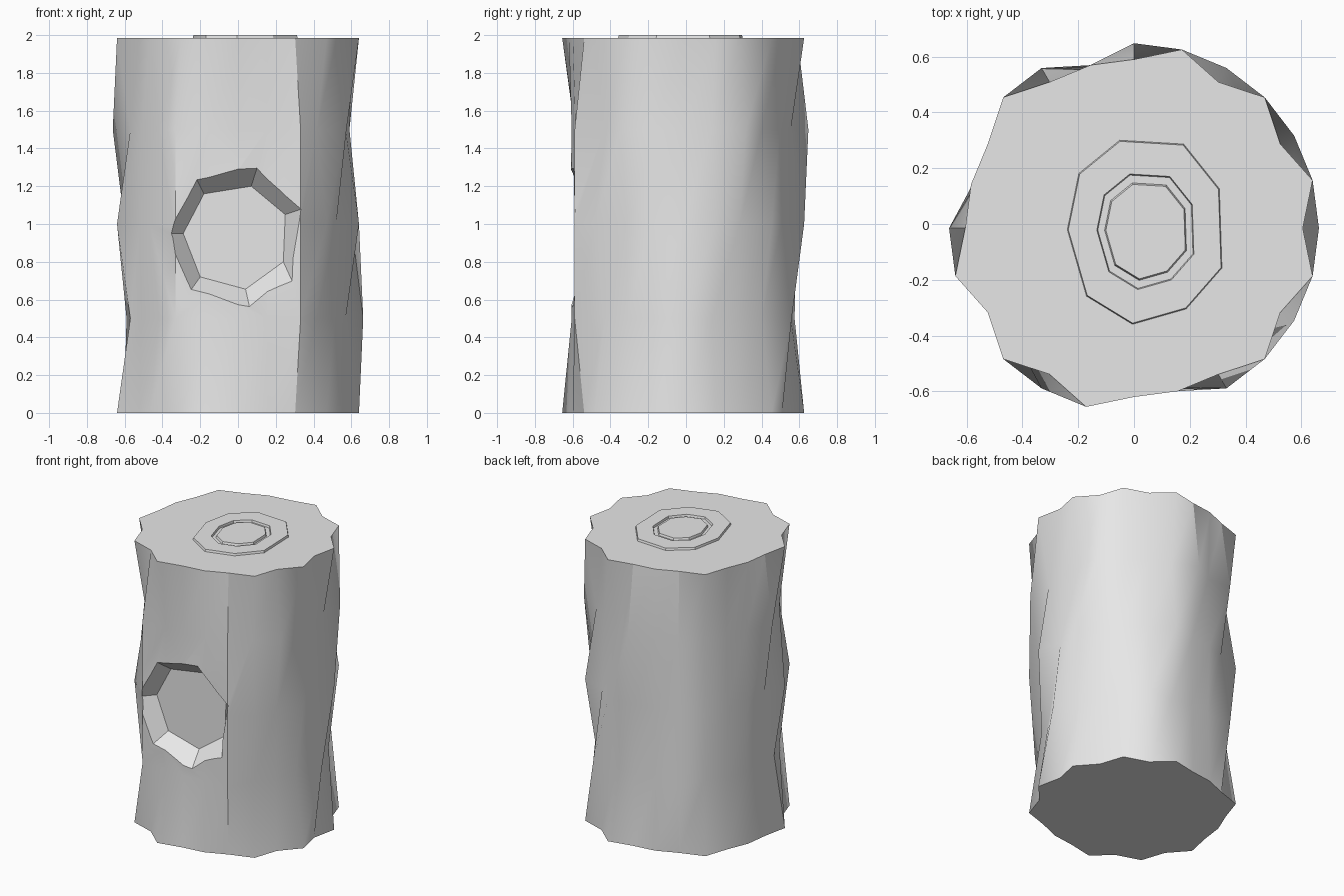
import bpy, bmesh, math
from mathutils import Vector

cube = bpy.data.objects.get("Cube")
if cube:
    bpy.data.objects.remove(cube)

grey = bpy.data.materials.new("plain_grey")
grey.use_nodes = True
grey.diffuse_color = (0.8, 0.8, 0.8, 1)
grey.node_tree.nodes["Principled BSDF"].inputs["Base Color"].default_value = (0.8, 0.8, 0.8, 1)

CY = -0.015
TOP, GROOVE, PEAK = 1.985, 1.94, 2.0


def loop(bm, points, z):
    """Closed ring of vertices and edges at one height."""
    vs = [bm.verts.new((x, y, z)) for x, y in points]
    es = [bm.edges.new((a, b)) for a, b in zip(vs, vs[1:] + vs[:1])]
    return vs, es


def bark_ring(ridges, valley):
    """Ring of 24 points that juts out at the ridge angles."""
    pts = []
    for a in range(0, 360, 15):
        r = 0.663 if a in ridges else valley
        t = math.radians(a)
        pts.append((r * math.cos(t), CY + r * math.sin(t)))
    return pts


def make_object(name, bm):
    bmesh.ops.recalc_face_normals(bm, faces=bm.faces)
    mesh = bpy.data.meshes.new(name)
    bm.to_mesh(mesh)
    bm.free()
    mesh.materials.append(grey)
    obj = bpy.data.objects.new(name, mesh)
    bpy.context.collection.objects.link(obj)
    return obj


# Bark: ridges shift sideways from one level to the next
end_ridges = {15, 45, 75, 135, 195, 225, 255, 315, 345}
mid_ridges = (end_ridges - {255}) | {240, 300}
levels = [
    (0, end_ridges, 0.605),
    (0.5, {0, 60, 120, 240, 300}, 0.59),
    (1.0, mid_ridges, 0.6),
    (1.5, {30, 90, 120, 180, 240, 300, 330}, 0.59),
    (TOP, end_ridges, 0.605),
]
bm = bmesh.new()
rings = [loop(bm, bark_ring(ridges, valley), z) for z, ridges, valley in levels]
bm.faces.new(rings[0][0])
for (low, _), (high, _) in zip(rings, rings[1:]):
    for i in range(len(low)):
        j = (i + 1) % len(low)
        bm.faces.new((low[i], low[j], high[j], high[i]))

# Growth rings: V grooves cut into the top
centre = Vector((0.045, -0.025))
heart = [Vector(p) for p in (
    (0.34, -0.17), (0.33, 0.14), (0.19, 0.315), (-0.06, 0.33), (-0.22, 0.2),
    (-0.265, -0.02), (-0.19, -0.28), (-0.01, -0.39), (0.2, -0.33))]


def dodecagon(r):
    return [(r * math.cos(k * math.pi / 6), CY + r * math.sin(k * math.pi / 6))
            for k in range(12)]


def heart_ring(s):
    return [tuple(centre + (p - centre) * s) for p in heart]


last = rings[-1]
cap = [(dodecagon(0.485), TOP), (dodecagon(0.475), GROOVE), (dodecagon(0.435), TOP)]
cap += [(heart_ring(s), z) for s, z in (
    (1, TOP), (0.95, GROOVE), (0.905, PEAK), (0.575, PEAK), (0.53, GROOVE), (0.47, PEAK))]
for points, z in cap:
    new = loop(bm, points, z)
    if len(new[0]) == len(last[0]):
        n = len(points)
        for i in range(n):
            j = (i + 1) % n
            bm.faces.new((last[0][i], last[0][j], new[0][j], new[0][i]))
    else:
        bmesh.ops.bridge_loops(bm, edges=last[1] + new[1])
    last = new
bm.faces.new(last[0])
log = make_object("log", bm)

# Knot hole: tapered seven-sided cutter in the front
floor = [(0.07, 1.2), (0.25, 1.05), (0.24, 0.8), (0.04, 0.655),
         (-0.2, 0.72), (-0.29, 0.95), (-0.18, 1.16)]
mouth = [(0.1, 1.295), (0.34, 1.08), (0.29, 0.69), (0.06, 0.565),
         (-0.25, 0.65), (-0.38, 0.95), (-0.22, 1.24)]
bm = bmesh.new()
inner = [bm.verts.new((x, -0.49, z)) for x, z in floor]
outer = [bm.verts.new((a + (a - c) * 0.8, -0.68, b + (b - d) * 0.8))
         for (a, b), (c, d) in zip(mouth, floor)]
bm.faces.new(inner)
bm.faces.new(outer)
for i in range(7):
    j = (i + 1) % 7
    bm.faces.new((inner[i], inner[j], outer[j], outer[i]))
cutter = make_object("knot_cutter", bm)
cutter.hide_render = True

bpy.ops.object.select_all(action='DESELECT')
log.select_set(True)
bpy.context.view_layer.objects.active = log
cut = log.modifiers.new("knot_hole", 'BOOLEAN')
cut.operation = 'DIFFERENCE'
cut.solver = 'EXACT'
cut.object = cutter
bpy.ops.object.modifier_apply(modifier=cut.name)
bpy.data.objects.remove(cutter)
bpy.ops.object.shade_smooth_by_angle(angle=math.radians(30))
